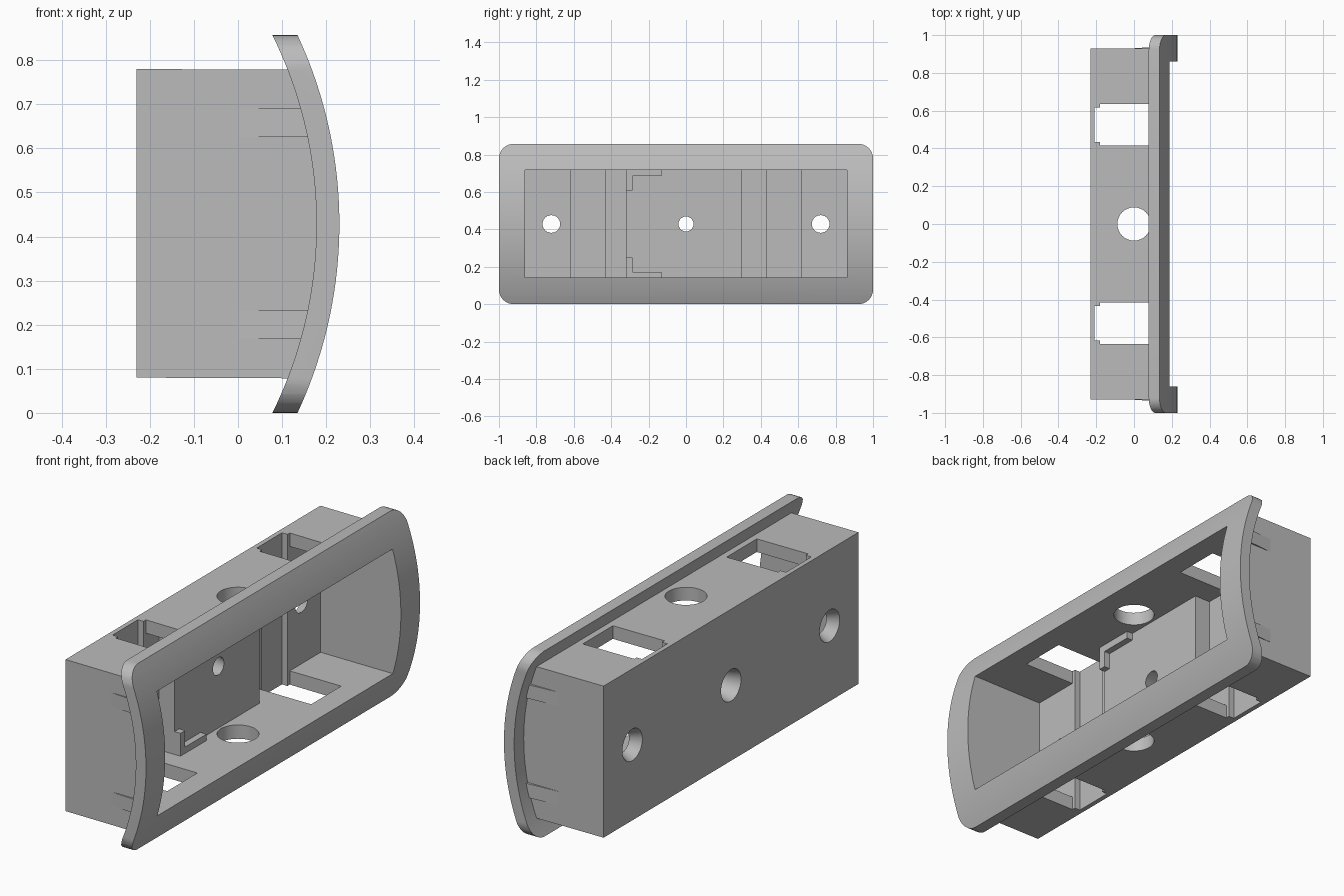
import bpy, bmesh, math
from mathutils import Matrix, Vector

if "Cube" in bpy.data.objects:
    bpy.data.objects.remove(bpy.data.objects["Cube"], do_unlink=True)

MID = 0.4285       # height of the symmetry plane
FLOOR = -0.18      # cavity floor
BLOCK = -0.10      # face of the raised block

grey = bpy.data.materials.new("plain_grey")
grey.use_nodes = True
grey.diffuse_color = (0.5, 0.5, 0.5, 1)
grey.node_tree.nodes["Principled BSDF"].inputs["Base Color"].default_value = (0.5, 0.5, 0.5, 1)


def add_object(name, bm):
    bmesh.ops.recalc_face_normals(bm, faces=bm.faces)
    mesh = bpy.data.meshes.new(name)
    bm.to_mesh(mesh)
    bm.free()
    mesh.materials.append(grey)
    obj = bpy.data.objects.new(name, mesh)
    bpy.context.collection.objects.link(obj)
    return obj


def prism(name, points, axis, low, high):
    """Extrude a 2D outline along an axis."""
    bm = bmesh.new()
    verts = []
    for a, b in points:
        co = [a, b]
        co.insert("xyz".index(axis), low)
        verts.append(bm.verts.new(co))
    face = bm.faces.new(verts)
    top = bmesh.ops.extrude_face_region(bm, geom=[face])["geom"]
    shift = Vector([high - low if axis == k else 0 for k in "xyz"])
    bmesh.ops.translate(bm, vec=shift, verts=[v for v in top if isinstance(v, bmesh.types.BMVert)])
    return add_object(name, bm)


def box(name, x, y, z):
    return prism(name, [(x[0], y[0]), (x[1], y[0]), (x[1], y[1]), (x[0], y[1])], "z", *z)


def cone(name, center, r1, r2, depth, axis):
    bm = bmesh.new()
    turn = Matrix.Rotation(math.pi / 2, 4, "Y") if axis == "x" else Matrix()
    bmesh.ops.create_cone(bm, cap_ends=True, segments=48, radius1=r1, radius2=r2,
                          depth=depth, matrix=Matrix.Translation(center) @ turn)
    return add_object(name, bm)


def boolean(obj, cutters, operation="DIFFERENCE"):
    bpy.context.view_layer.objects.active = obj
    for cutter in cutters:
        mod = obj.modifiers.new("cut", "BOOLEAN")
        mod.operation, mod.solver, mod.object = operation, "EXACT", cutter
        bpy.ops.object.modifier_apply(modifier=mod.name)


def arc(peak, sag, half, steps=40):
    """Bowed edge in x-z, bottom to top."""
    radius = (MID ** 2 + sag ** 2) / (2 * sag)
    heights = [half * (2 * i / steps - 1) for i in range(steps + 1)]
    return [(peak - radius + math.sqrt(radius ** 2 - h * h), MID + h) for h in heights]


def rounded_rect(w, h, r, steps=10):
    pts = []
    for k, (sy, sz) in enumerate([(1, 1), (-1, 1), (-1, -1), (1, -1)]):
        for i in range(steps + 1):
            t = math.pi / 2 * (k + i / steps)
            pts.append((sy * (w - r) + r * math.cos(t), MID + sz * (h - r) + r * math.sin(t)))
    return pts


# Housing shell with its front edge following the bezel
housing = prism("housing", [(-0.23, 0.78)] + [(-0.23, 0.08)] + arc(0.183, 0.10, 0.35), "y", -0.93, 0.93)

# Bowed bezel with rounded corners
bezel = prism("bezel", arc(0.178, 0.10, MID) + arc(0.23, 0.095, MID)[::-1], "y", -1, 1)
outline = prism("bezel_outline", rounded_rect(1, MID, 0.078), "x", -0.1, 0.4)
boolean(bezel, [outline], "INTERSECT")

# Raised block on the cavity floor
block = box("mounting_block", (FLOOR, BLOCK), (-0.32, 0.30), (0.143, 0.718))

# Cavity, side windows with grooves, round wall holes, countersunk screw holes
cavity = box("cavity_cutter", (FLOOR, 0.5), (-0.86, 0.86), (0.143, 0.718))
wall_cuts = [cone("round_hole_cutter", (0, 0, MID), 0.088, 0.088, 2, "z")]
for side in (-1, 1):
    for name, x, y in (("window_cutter", (FLOOR, 0.083), (0.415, 0.635)),
                       ("groove_cutter", (-0.208, 0), (0.433, 0.618))):
        wall_cuts.append(box(name, x, sorted(side * v for v in y), (-0.2, 1.1)))
screws = [cone("screw_cutter", (-0.205, s * 0.72, MID), 0.073, 0.047, 0.0502, "x") for s in (-1, 1)]
screws.append(cone("center_screw_cutter", ((BLOCK - 0.23) / 2, 0, MID), 0.073, 0.04, 0.1302, "x"))
boolean(housing, [cavity] + wall_cuts + screws)
boolean(bezel, [cavity])
boolean(block, screws[-1:])
for cutter in [outline, cavity] + wall_cuts + screws:
    bpy.data.objects.remove(cutter, do_unlink=True)

# Corner clips on the block, mirrored about the middle height
for name, s in (("upper_clip", 1), ("lower_clip", -1)):
    shape = [(-0.32, 0.29), (-0.13, 0.29), (-0.13, 0.256), (-0.285, 0.256), (-0.285, 0.18), (-0.32, 0.18)]
    prism(name, [(y, MID + s * z) for y, z in shape], "x", BLOCK, -0.07)

# Thin tapered wedges on both end walls
for end, s in (("front", -1), ("back", 1)):
    for level, z in (("lower", 0.168), ("upper", 0.626)):
        shape = [(0, 0.925), (0.165, 0.925), (0.165, 0.942), (0, 0.93)]
        prism(end + "_" + level + "_wedge", [(x, s * y) for x, y in shape], "z", z, z + 0.064)

# Smooth the curved surfaces, keep edges sharp
bpy.ops.object.select_all(action="DESELECT")
for obj in (housing, bezel, block):
    obj.select_set(True)
bpy.context.view_layer.objects.active = housing
bpy.ops.object.shade_smooth_by_angle(angle=math.radians(30))
